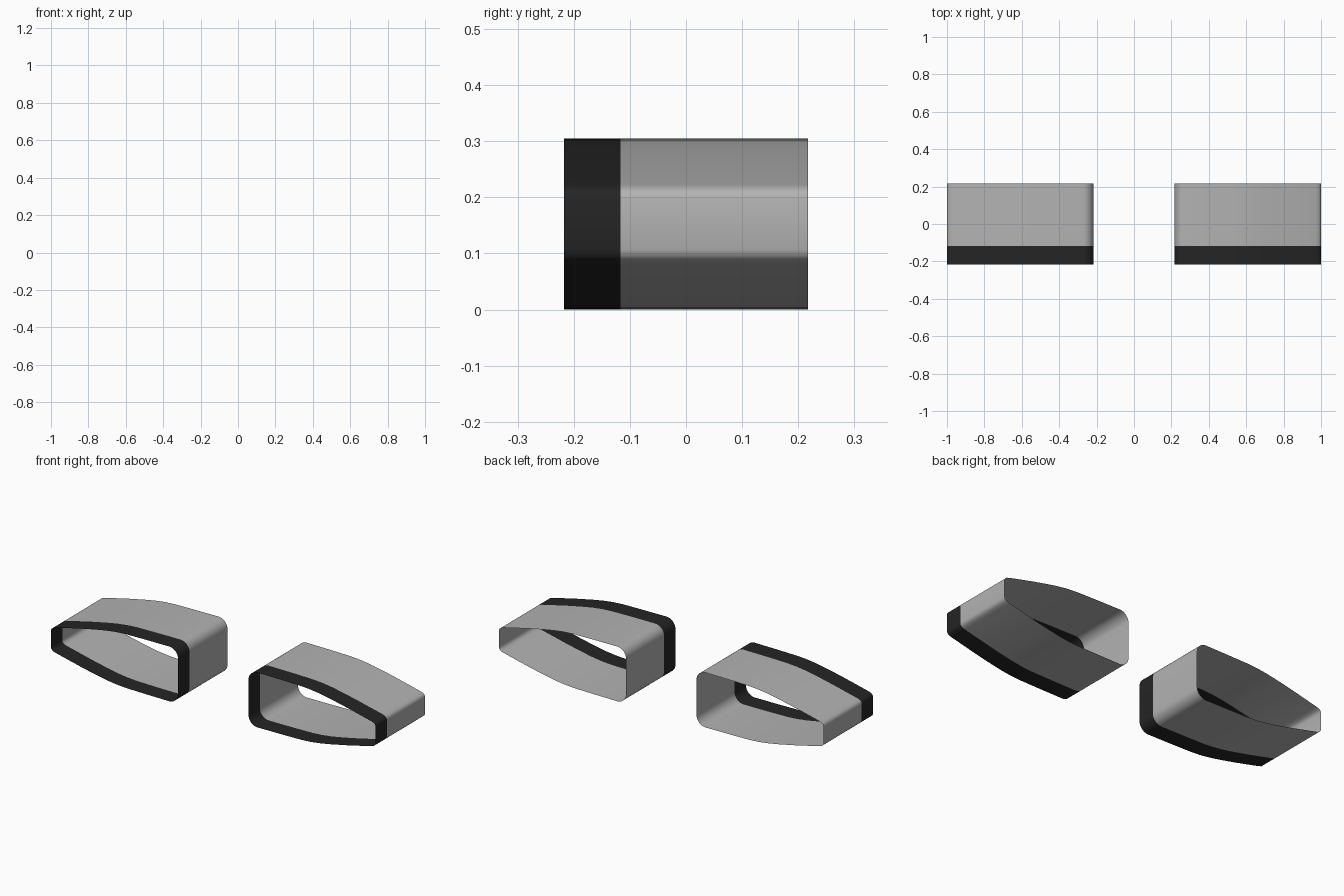
import bpy, bmesh, math

if "Cube" in bpy.data.objects:
    bpy.data.objects.remove(bpy.data.objects["Cube"])


def material(name, rgb):
    m = bpy.data.materials.new(name)
    m.diffuse_color = (*rgb, 1)
    m.use_nodes = True
    m.node_tree.nodes["Principled BSDF"].inputs["Base Color"].default_value = m.diffuse_color
    return m


steel = material("grey_steel", (0.45, 0.45, 0.45))
black = material("black_rim", (0.018, 0.018, 0.018))

MID = 0.1525                    # mid height of the pipe
Y_ROWS = (-0.2175, -0.117, 0.2175)   # front lip, colour split, back end


def profile():
    # upper half of the cross-section, from inner wall to outer wall (x, z)
    r, inner, top = 0.055, 0.217, 0.305
    upper = []
    for i in range(9):
        a = math.pi - i * math.pi / 16
        upper.append((inner + r + r * math.cos(a), top - r + r * math.sin(a)))
    upper += [(0.42, 0.304), (0.54, 0.302), (0.60, 0.298), (0.66, 0.290),
              (0.73, 0.277), (0.82, 0.258), (0.97, 0.223),
              (0.988, 0.217), (0.997, 0.209), (1.0, 0.198)]
    # lower half mirrors the upper
    return upper + [(x, 2 * MID - z) for x, z in reversed(upper)]


def tailpipe(name, side):
    bm = bmesh.new()
    rows = [[bm.verts.new((side * x, y, z)) for x, z in profile()] for y in Y_ROWS]
    n = len(rows[0])
    for k in range(2):
        for i in range(n):
            j = (i + 1) % n
            quad = [rows[k][i], rows[k][j], rows[k + 1][j], rows[k + 1][i]]
            if side > 0:
                quad.reverse()
            f = bm.faces.new(quad)
            f.material_index = 1 if k == 0 else 0   # black front band
    # make the walls face outwards
    bm.normal_update()
    up = max(bm.faces, key=lambda f: f.calc_center_median().z)
    if up.normal.z < 0:
        bmesh.ops.reverse_faces(bm, faces=bm.faces[:])
    me = bpy.data.meshes.new(name)
    bm.to_mesh(me)
    bm.free()
    me.materials.append(steel)
    me.materials.append(black)
    ob = bpy.data.objects.new(name, me)
    bpy.context.collection.objects.link(ob)
    bpy.ops.object.select_all(action='DESELECT')
    ob.select_set(True)
    bpy.context.view_layer.objects.active = ob
    bpy.ops.object.shade_smooth_by_angle(angle=math.radians(35))


tailpipe("left_tailpipe_tip", -1)
tailpipe("right_tailpipe_tip", 1)
